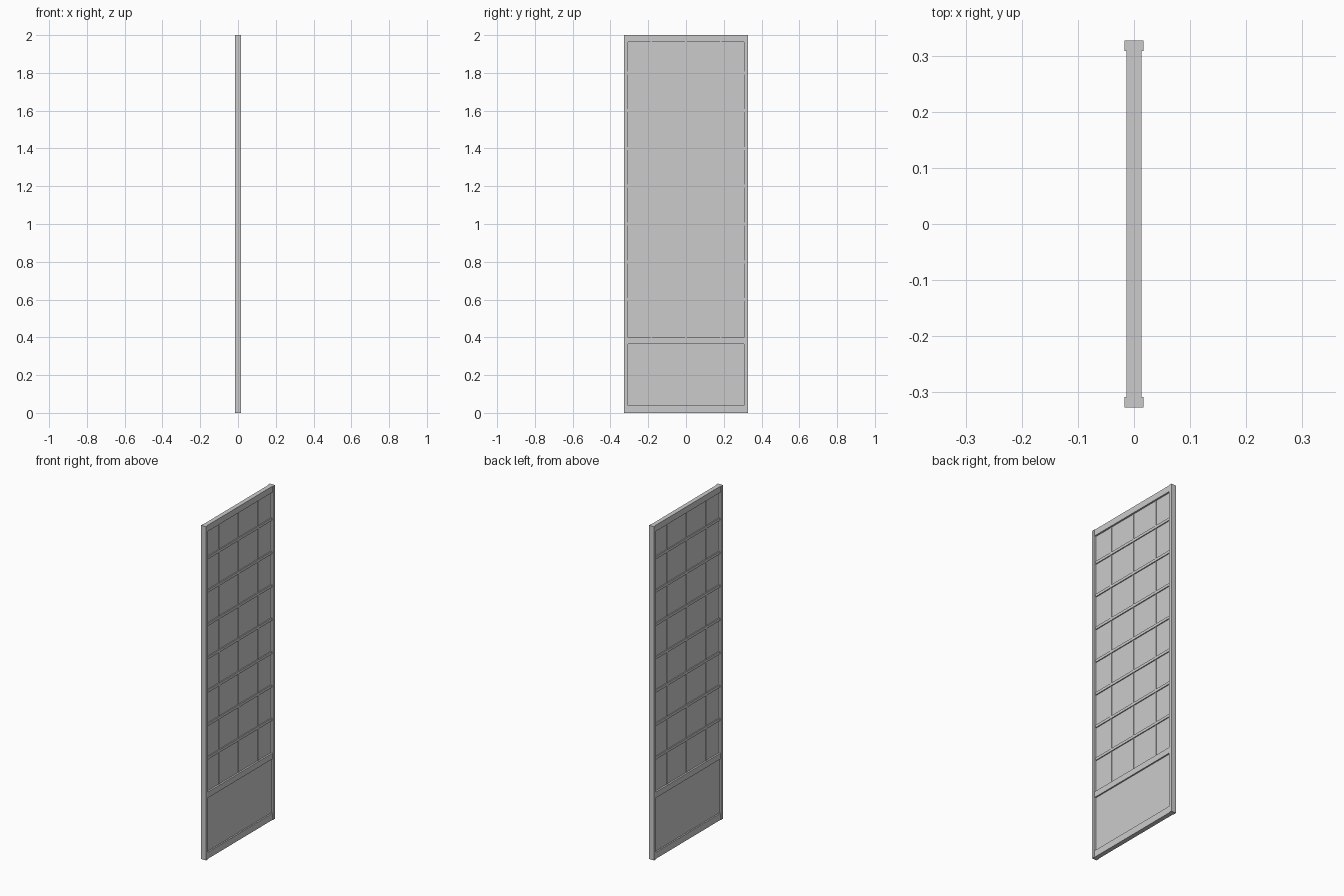
import bpy

if "Cube" in bpy.data.objects:
    bpy.data.objects.remove(bpy.data.objects["Cube"])


def box(name, x, y, z):
    """Axis-aligned box from (min, max) pairs."""
    bpy.ops.mesh.primitive_cube_add(
        size=1, location=[(a + b) / 2 for a, b in (x, y, z)])
    ob = bpy.context.object
    ob.name = name
    ob.scale = [b - a for a, b in (x, y, z)]
    bpy.ops.object.transform_apply(location=False, rotation=False, scale=True)
    return ob


def slab(name, half_x, y, z):
    """Box centred through the door's thickness."""
    return box(name, (-half_x, half_x), y, z)


OUT, INN = 0.327, 0.308

# Side stiles
slab("stile_front", 0.0165, (-OUT, -INN), (0, 2))
slab("stile_back", 0.0165, (INN, OUT), (0, 2))

# Bottom, middle and top rails
for name, z in (("bottom_rail", (0, 0.04)),
                ("middle_rail", (0.365, 0.40)),
                ("top_rail", (1.963, 2.0))):
    slab(name, 0.0135, (-INN, INN), z)

# Thin infill sheets
slab("lower_panel", 0.005, (-INN, INN), (0.04, 0.365))
slab("upper_sheet", 0.003, (-INN, INN), (0.40, 1.963))

# Horizontal lattice slats
for i in range(7):
    z = 0.6 + 0.2 * i
    slab(f"lattice_slat_{i + 1}", 0.009, (-INN, INN), (z - 0.008, z + 0.008))

# Vertical lattice bars
for i, y in enumerate((-0.184, 0, 0.184)):
    slab(f"lattice_bar_{i + 1}", 0.006, (y - 0.005, y + 0.005), (0.40, 1.963))
